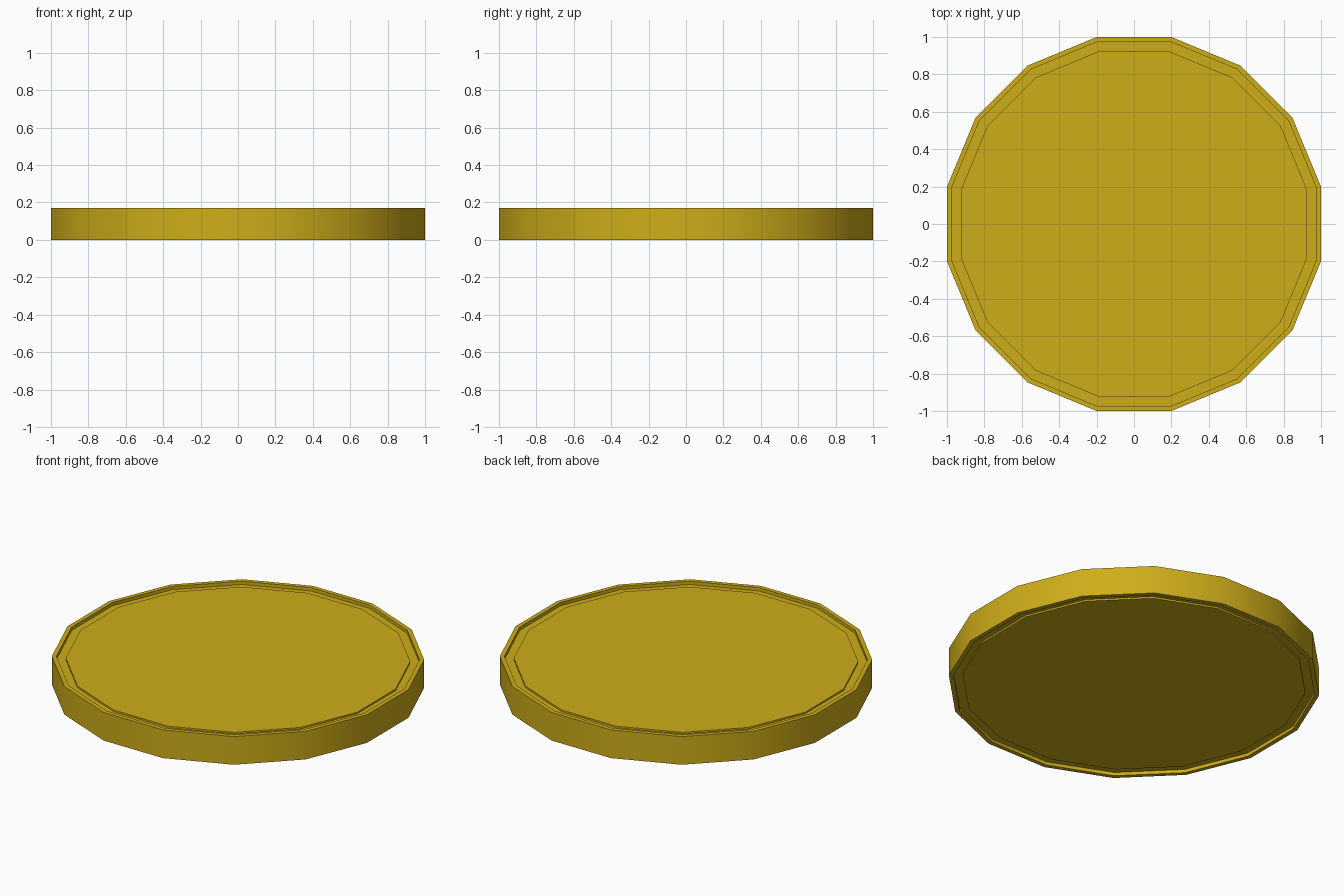
import bpy, bmesh
from math import pi, cos, sin, radians

if "Cube" in bpy.data.objects:
    bpy.data.objects.remove(bpy.data.objects["Cube"])

SIDES = 16
HEIGHT = 0.17
RIM, GROOVE, FACE = 0.0, 0.02, 0.01   # depth below the rim for each level

# Half profile (flat-to-flat radius, depth): rim, groove, raised centre face
half = [(0.925, FACE), (0.925, GROOVE), (0.975, GROOVE), (0.975, RIM), (1.0, RIM)]
profile = [(r, d) for r, d in half] + [(r, HEIGHT - d) for r, d in reversed(half)]

# Lathe the profile into a 16-sided coin
bm = bmesh.new()
rings = []
for r, z in profile:
    c = r / cos(pi / SIDES)
    rings.append([bm.verts.new((c * cos((i + 0.5) * 2 * pi / SIDES),
                                c * sin((i + 0.5) * 2 * pi / SIDES), z))
                  for i in range(SIDES)])
for a, b in zip(rings, rings[1:]):
    for i in range(SIDES):
        j = (i + 1) % SIDES
        bm.faces.new((a[i], a[j], b[j], b[i]))
bm.faces.new(rings[0][::-1])
bm.faces.new(rings[-1])
bmesh.ops.recalc_face_normals(bm, faces=bm.faces)

mesh = bpy.data.meshes.new("coin")
bm.to_mesh(mesh)
bm.free()
coin = bpy.data.objects.new("coin", mesh)
bpy.context.collection.objects.link(coin)

# Gold colour
gold = bpy.data.materials.new("gold")
gold.diffuse_color = (0.62, 0.42, 0.01, 1)
gold.use_nodes = True
gold.node_tree.nodes["Principled BSDF"].inputs["Base Color"].default_value = gold.diffuse_color
mesh.materials.append(gold)

# Smooth around the sides, sharp at the rim steps
bpy.context.view_layer.objects.active = coin
coin.select_set(True)
bpy.ops.object.shade_smooth_by_angle(angle=radians(30))
